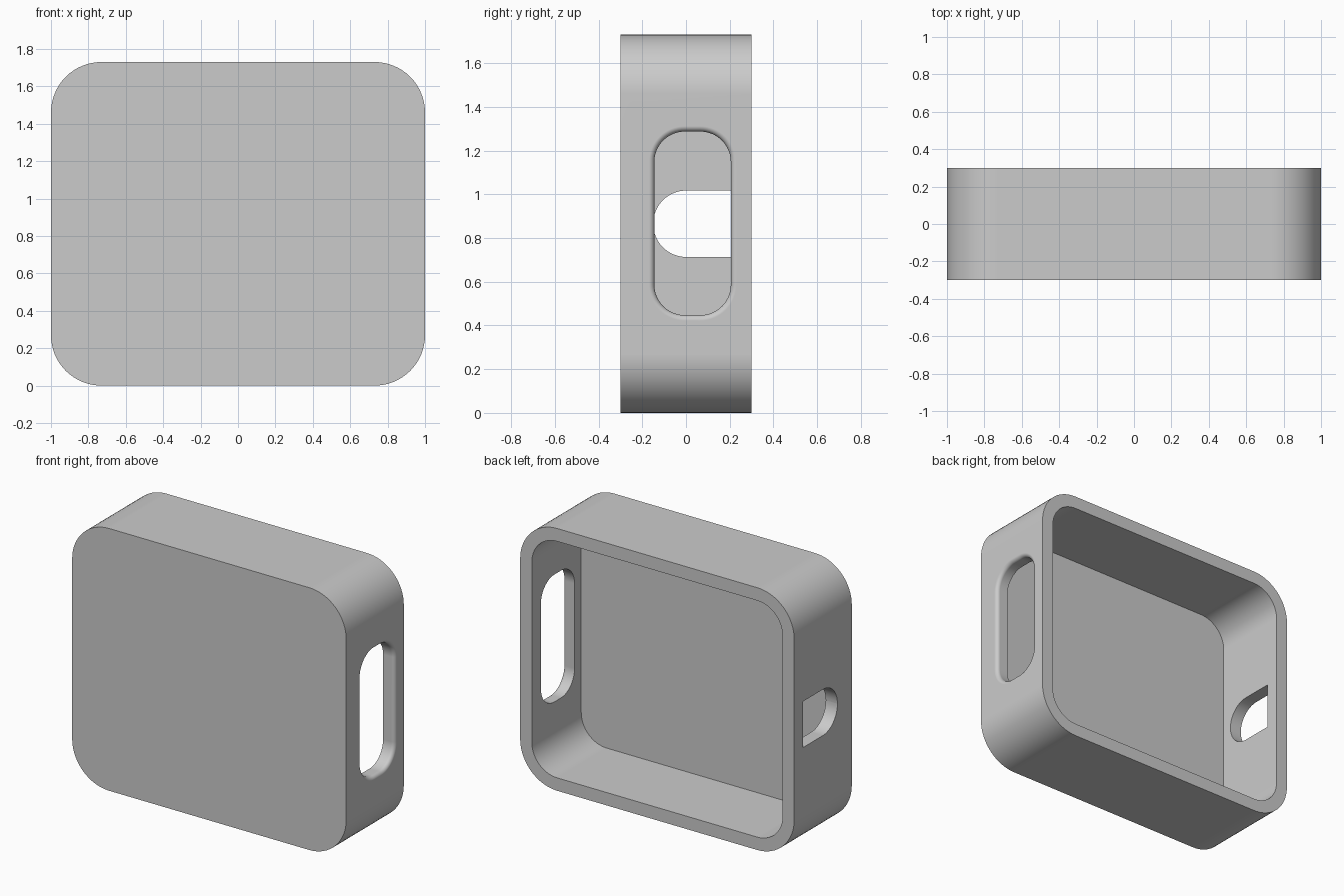
import bpy, bmesh, math

old = bpy.data.objects.get("Cube")
if old:
    bpy.data.objects.remove(old)

WIDTH, DEPTH, HEIGHT = 2.0, 0.6, 1.73
WALL, CORNER = 0.085, 0.27
MID = HEIGHT / 2

grey = bpy.data.materials.new("plain grey")
grey.use_nodes = True
colour = (0.6, 0.6, 0.6, 1)
grey.diffuse_color = colour
grey.node_tree.nodes["Principled BSDF"].inputs["Base Color"].default_value = colour


def rounded_rect(u0, u1, v0, v1, radii, steps=16):
    """Outline points; radii run counter-clockwise from the (u1, v1) corner."""
    corners = [(u1, v1, -1, -1), (u0, v1, 1, -1), (u0, v0, 1, 1), (u1, v0, -1, 1)]
    points = []
    for i, ((u, v, su, sv), r) in enumerate(zip(corners, radii)):
        if r == 0:
            points.append((u, v))
            continue
        for k in range(steps + 1):
            a = math.pi / 2 * (i + k / steps)
            points.append((u + su * r + r * math.cos(a), v + sv * r + r * math.sin(a)))
    return points


def loft(name, rings):
    """Closed solid through rings of matching 3D points."""
    bm = bmesh.new()
    loops = [[bm.verts.new(p) for p in ring] for ring in rings]
    n = len(loops[0])
    for a, b in zip(loops, loops[1:]):
        for i in range(n):
            j = (i + 1) % n
            bm.faces.new((a[i], a[j], b[j], b[i]))
    bm.faces.new(loops[0])
    bm.faces.new(loops[-1])
    bmesh.ops.recalc_face_normals(bm, faces=bm.faces)
    mesh = bpy.data.meshes.new(name)
    bm.to_mesh(mesh)
    bm.free()
    mesh.materials.append(grey)
    obj = bpy.data.objects.new(name, mesh)
    bpy.context.collection.objects.link(obj)
    return obj


def block(name, inset, y0, y1):
    """Rounded block running along y."""
    half = WIDTH / 2 - inset
    outline = rounded_rect(-half, half, inset, HEIGHT - inset, [CORNER - inset] * 4)
    return loft(name, [[(u, y, v) for u, v in outline] for y in (y0, y1)])


# Case body and the cavity open to the back
case = block("case", 0, -DEPTH / 2, DEPTH / 2)
cavity = block("cavity_cutter", WALL, -DEPTH / 2 + WALL, DEPTH / 2 + 0.1)

# Long slot with a rounded outer lip
LIP = 0.025
sections = [(WIDTH / 2 - 0.2, 0)]
for k in range(9):
    a = math.pi / 2 * k / 8
    sections.append((WIDTH / 2 - LIP + LIP * math.sin(a), LIP * (1 - math.cos(a))))
sections.append((WIDTH / 2 + 0.05, LIP))
rings = []
for x, grow in sections:
    outline = rounded_rect(-0.145 - grow, 0.205 + grow, 0.447 - grow, 1.287 + grow,
                           [0.14 + grow] * 4)
    rings.append([(x, u, v) for u, v in outline])
long_slot = loft("long_slot_cutter", rings)

# Small port, round toward the front and square toward the back
outline = rounded_rect(-0.15, 0.21, MID - 0.152, MID + 0.152, [0, 0.1515, 0.1515, 0])
port = loft("port_cutter", [[(x, u, v) for u, v in outline] for x in (-1.1, -0.8)])

# Cut the openings
bpy.ops.object.select_all(action='DESELECT')
bpy.context.view_layer.objects.active = case
case.select_set(True)
for cutter in (cavity, long_slot, port):
    mod = case.modifiers.new(cutter.name, 'BOOLEAN')
    mod.operation = 'DIFFERENCE'
    mod.solver = 'EXACT'
    mod.object = cutter
    bpy.ops.object.modifier_apply(modifier=mod.name)
    bpy.data.objects.remove(cutter)

# Smooth the rounded corners, keep flat faces flat
bpy.ops.object.shade_smooth_by_angle(angle=math.radians(30))
weighted = case.modifiers.new("weighted_normals", 'WEIGHTED_NORMAL')
weighted.keep_sharp = True
